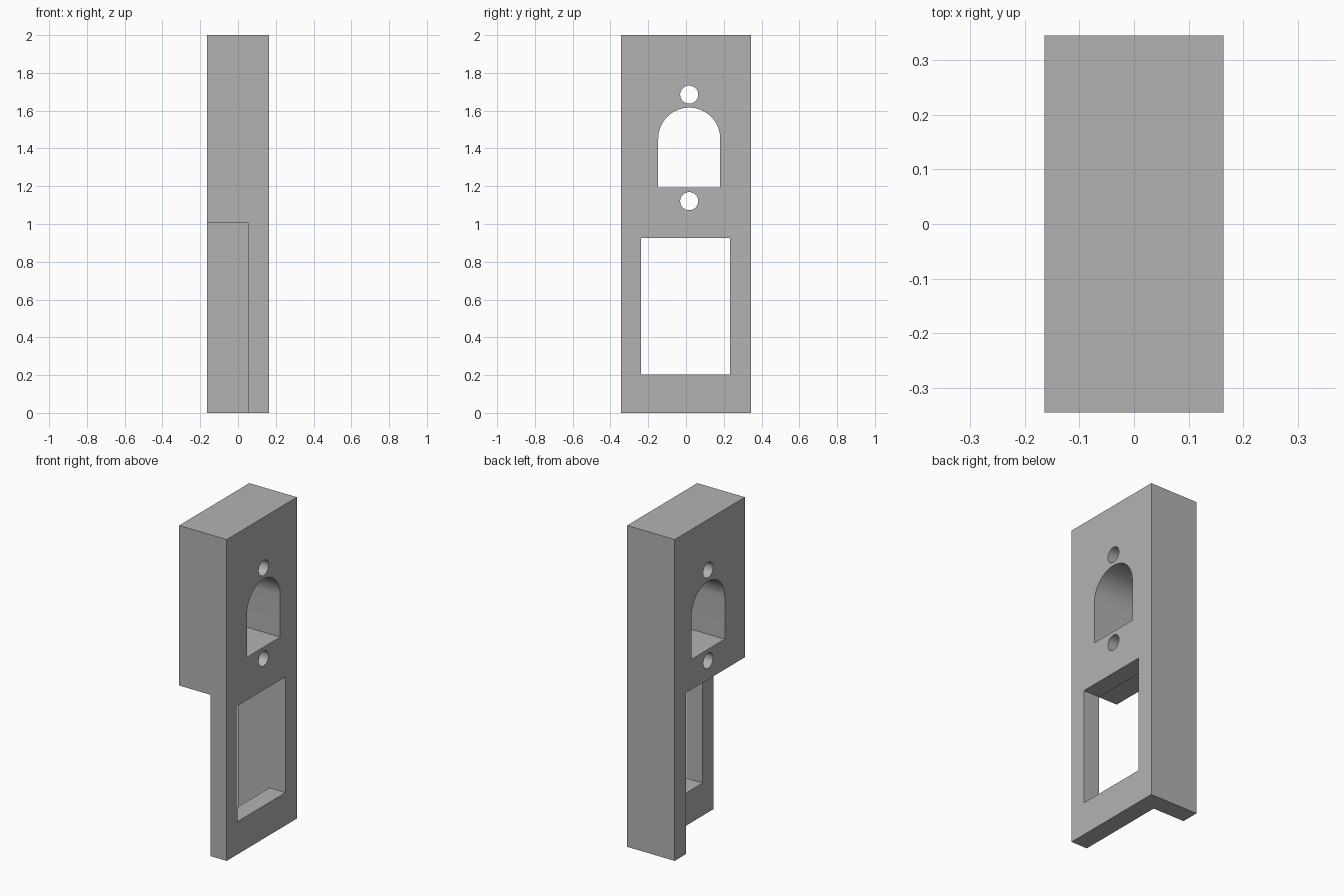
import bpy, bmesh
from math import sin, cos, pi, radians

default = bpy.data.objects.get("Cube")
if default:
    bpy.data.objects.remove(default, do_unlink=True)

grey = bpy.data.materials.new("plain grey")
grey.use_nodes = True
colour = (0.45, 0.45, 0.45, 1)
grey.diffuse_color = colour
grey.node_tree.nodes["Principled BSDF"].inputs["Base Color"].default_value = colour


def prism(name, outline, x0, x1):
    """Extrude a closed (y, z) outline along x."""
    bm = bmesh.new()
    face = bm.faces.new([bm.verts.new((x0, y, z)) for y, z in outline])
    new = bmesh.ops.extrude_face_region(bm, geom=[face])["geom"]
    verts = [v for v in new if isinstance(v, bmesh.types.BMVert)]
    bmesh.ops.translate(bm, verts=verts, vec=(x1 - x0, 0, 0))
    bmesh.ops.recalc_face_normals(bm, faces=bm.faces)
    mesh = bpy.data.meshes.new(name)
    bm.to_mesh(mesh)
    bm.free()
    mesh.materials.append(grey)
    obj = bpy.data.objects.new(name, mesh)
    bpy.context.collection.objects.link(obj)
    return obj


def rect(y0, y1, z0, z1):
    return [(y0, z0), (y1, z0), (y1, z1), (y0, z1)]


def arc(y, z, r, sweep, n):
    return [(y + r * cos(sweep * i / n), z + r * sin(sweep * i / n)) for i in range(n + 1)]


# Solid block
half_x, half_y, axis_y = 0.164, 0.345, 0.017
wall_y, plate_x = 0.233, 0.053
body = prism("mounting_bracket", rect(-half_y, half_y, 0, 2), -half_x, half_x)

# Recess leaving a front plate and a side wall, then the through openings
arch = [(axis_y - 0.164, 1.192), (axis_y + 0.164, 1.192)] + arc(axis_y, 1.452, 0.164, pi, 32)
cutters = [
    prism("recess_cutter", rect(-0.5, wall_y, -0.2, 1.004), -0.4, plate_x),
    prism("window_cutter", rect(-0.238, wall_y, 0.204, 0.925), 0, 0.4),
    prism("arch_cutter", arch, -0.4, 0.4),
]
for z in (1.121, 1.685):
    cutters.append(prism("screw_hole_cutter", arc(axis_y, z, 0.048, 2 * pi, 32)[:-1], -0.4, 0.4))

bpy.ops.object.select_all(action="DESELECT")
bpy.context.view_layer.objects.active = body
body.select_set(True)
for cutter in cutters:
    mod = body.modifiers.new(cutter.name, "BOOLEAN")
    mod.operation = "DIFFERENCE"
    mod.solver = "EXACT"
    mod.object = cutter
    bpy.ops.object.modifier_apply(modifier=mod.name)
    bpy.data.objects.remove(cutter, do_unlink=True)

# Smooth bores, sharp edges
bpy.ops.object.shade_smooth_by_angle(angle=radians(30))
